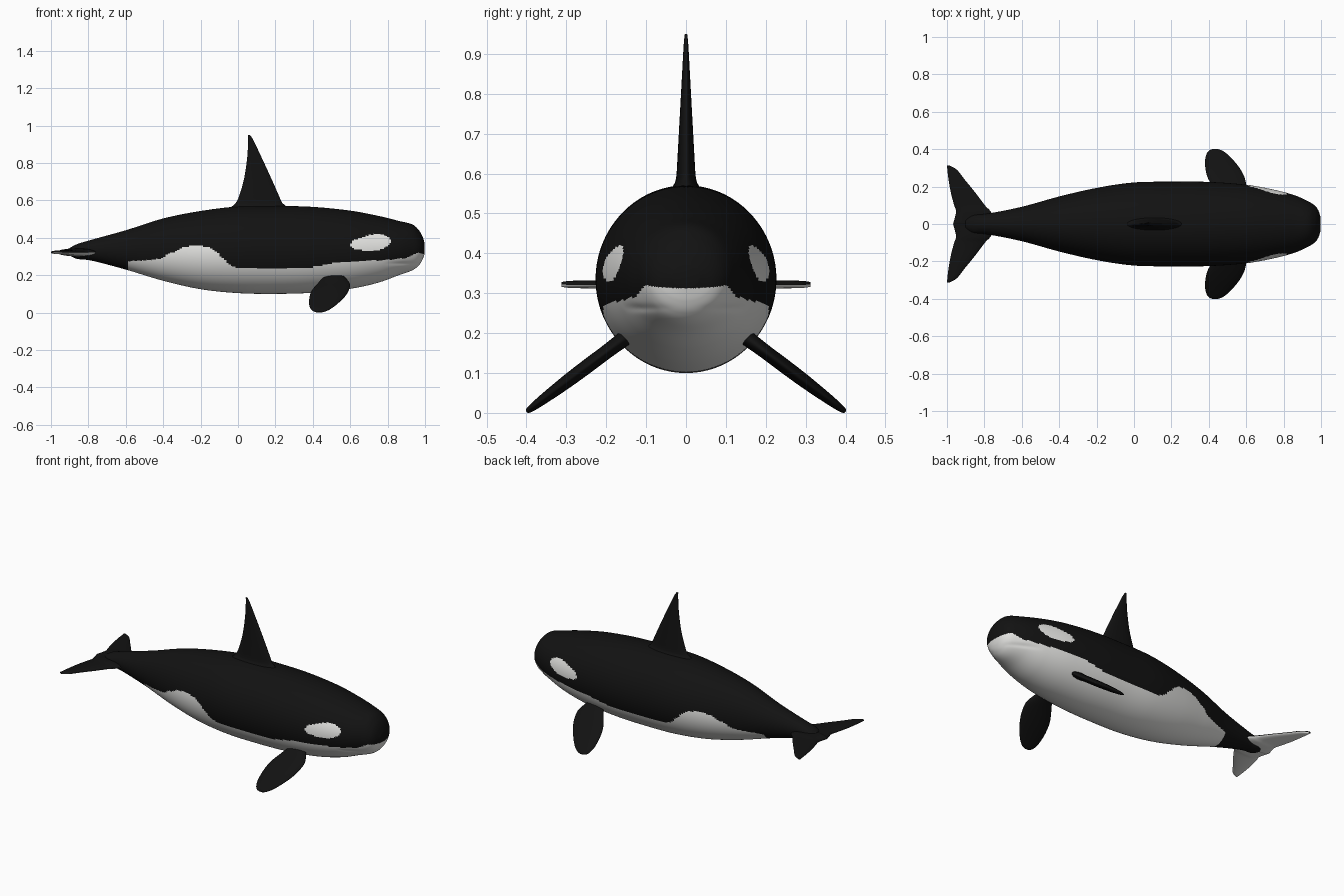
import bpy, bmesh, math
from mathutils import Vector

cube = bpy.data.objects.get("Cube")
if cube:
    bpy.data.objects.remove(cube)


def material(name, rgb):
    mat = bpy.data.materials.new(name)
    mat.use_nodes = True
    mat.diffuse_color = (*rgb, 1)
    mat.node_tree.nodes["Principled BSDF"].inputs["Base Color"].default_value = (*rgb, 1)
    return mat


BLACK = material("skin black", (0.006, 0.006, 0.006))
WHITE = material("skin white", (0.8, 0.8, 0.78))


def resample(stations, steps):
    """Catmull-Rom curve through the stations."""
    out = []
    last = len(stations) - 1
    for i in range(last):
        group = [stations[min(max(i + k, 0), last)] for k in (-1, 0, 1, 2)]
        for j in range(steps):
            t = j / steps
            out.append([b + 0.5 * t * (c - a + t * (2*a - 5*b + 4*c - d + t * (3*(b - c) + d - a)))
                        for a, b, c, d in zip(*group)])
    out.append(list(stations[last]))
    return out


def loft(name, rings, is_white):
    """Skin closed rings, cap the ends and paint faces by a rule."""
    bm = bmesh.new()
    rows = [[bm.verts.new(p) for p in ring] for ring in rings]
    n = len(rows[0])
    for low, high in zip(rows, rows[1:]):
        for k in range(n):
            m = (k + 1) % n
            bm.faces.new((low[k], low[m], high[m], high[k]))
    bm.faces.new(rows[0])
    bm.faces.new(rows[-1])
    bmesh.ops.recalc_face_normals(bm, faces=bm.faces)
    for face in bm.faces:
        face.smooth = True
        face.material_index = int(is_white(face))
    mesh = bpy.data.meshes.new(name)
    bm.to_mesh(mesh)
    bm.free()
    mesh.materials.append(BLACK)
    mesh.materials.append(WHITE)
    obj = bpy.data.objects.new(name, mesh)
    bpy.context.collection.objects.link(obj)
    return obj


def fin(name, stations, place, is_white=lambda f: False, sides=32):
    """Stations: span, leading x, trailing x, half thickness."""
    rings = []
    for span, lead, trail, thick in resample(stations, 6):
        ring = []
        for k in range(sides):
            a = math.tau * (k + 0.5) / sides
            x = (lead + trail) / 2 + (lead - trail) / 2 * math.cos(a)
            ring.append(place(x, span, thick * math.sin(a)))
        rings.append(ring)
    return loft(name, rings, is_white)


def mirror_y(obj):
    mod = obj.modifiers.new("mirror", "MIRROR")
    mod.use_axis = (False, True, False)


# Body stations: x, top z, bottom z, half width
BODY = [
    (-0.90, 0.345, 0.305, 0.03), (-0.86, 0.366, 0.287, 0.05), (-0.78, 0.39, 0.277, 0.056),
    (-0.6, 0.44, 0.23, 0.092), (-0.4, 0.503, 0.17, 0.147), (-0.2, 0.543, 0.125, 0.193),
    (0, 0.567, 0.104, 0.222), (0.2, 0.57, 0.1, 0.226), (0.4, 0.565, 0.106, 0.225),
    (0.6, 0.545, 0.127, 0.21), (0.75, 0.517, 0.16, 0.183), (0.86, 0.49, 0.2, 0.153),
    (0.93, 0.472, 0.225, 0.122), (0.965, 0.443, 0.25, 0.1), (0.985, 0.41, 0.28, 0.074),
    (0.998, 0.37, 0.315, 0.035),
]

# Upper edge of the pale belly: x, z
EDGE = [
    (-0.585, 0.275), (-0.5, 0.278), (-0.42, 0.287), (-0.35, 0.322), (-0.28, 0.353),
    (-0.2, 0.36), (-0.14, 0.342), (-0.09, 0.3), (-0.04, 0.25), (0, 0.241), (0.3, 0.236),
    (0.42, 0.245), (0.52, 0.268), (0.8, 0.282), (0.9, 0.292), (0.96, 0.32), (1, 0.312),
]


def body_white(face):
    p = face.calc_center_median()
    # Eye patch, a slightly tilted oval
    u, v = p.x - 0.715, p.z - 0.373 - 0.1 * (p.x - 0.715)
    if (u / 0.106) ** 2 + (v / 0.043) ** 2 < 1 + 0.12 * math.sin(40 * u):
        return True
    for (xa, za), (xb, zb) in zip(EDGE, EDGE[1:]):
        if xa <= p.x <= xb:
            return p.z < za + (zb - za) * (p.x - xa) / (xb - xa)
    return False


def body_ring(x, top, bottom, half, sides=160):
    ring = []
    for k in range(sides):
        a = math.tau * k / sides
        y, z = half * math.cos(a), (top + bottom) / 2 + (top - bottom) / 2 * math.sin(a)
        # Shallow mouth crease
        fade = min(max((x - 0.78) / 0.1, 0), 1)
        dent = 1 - 0.035 * fade * math.exp(-((z - 0.262) / 0.009) ** 2)
        ring.append(Vector((x, y * dent, z)))
    return ring


loft("body", [body_ring(*s) for s in resample(BODY, 16)], body_white)

# Dorsal fin with a flared base
fin("dorsal_fin", [
    (0.53, 0.28, -0.08, 0.06), (0.57, 0.255, -0.03, 0.032), (0.59, 0.235, -0.01, 0.025),
    (0.63, 0.217, 0.008, 0.022), (0.72, 0.177, 0.033, 0.017), (0.83, 0.126, 0.049, 0.011),
    (0.92, 0.083, 0.054, 0.006), (0.95, 0.064, 0.053, 0.003),
], lambda x, s, t: Vector((x, t, s)))

# Paddle flippers, angled down and out
mirror_y(fin("flippers", [
    (0, 0.57, 0.46, 0.02), (0.06, 0.598, 0.425, 0.018), (0.12, 0.592, 0.395, 0.018),
    (0.18, 0.568, 0.382, 0.017), (0.24, 0.53, 0.38, 0.014), (0.28, 0.498, 0.388, 0.011),
    (0.303, 0.47, 0.402, 0.008), (0.312, 0.45, 0.42, 0.004),
], lambda x, s, t: Vector((x, 0.15 + 0.8 * s + 0.6 * t, 0.19 - 0.6 * s + 0.8 * t))))

# Tail flukes, pale underneath
mirror_y(fin("tail_flukes", [
    (0, -0.74, -0.968, 0.022), (0.065, -0.765, -0.952, 0.02), (0.1, -0.797, -0.962, 0.015),
    (0.17, -0.85, -0.98, 0.012), (0.24, -0.907, -0.992, 0.01), (0.29, -0.947, -0.998, 0.009),
    (0.312, -0.985, -1, 0.006),
], lambda x, s, t: Vector((x, s, 0.322 + t)),
    lambda f: f.calc_center_median().z < 0.3215))
